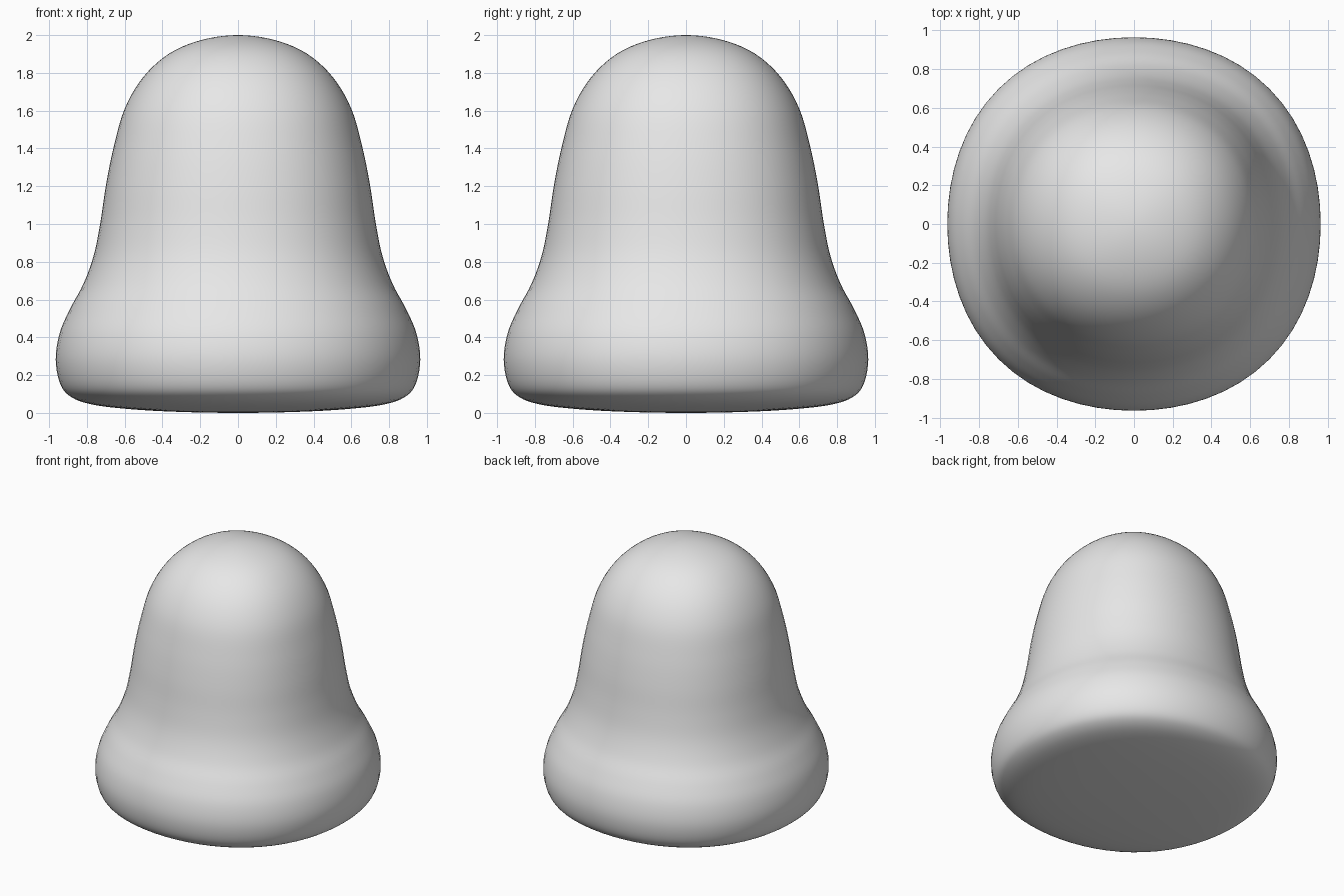
import bpy, bmesh, math
from mathutils import Vector

if "Cube" in bpy.data.objects:
    bpy.data.objects.remove(bpy.data.objects["Cube"])

SEGMENTS = 64    # points around each ring
STEPS = 5        # rings per profile span
SQUARENESS = 0.025  # how far the diagonals bulge past a circle

# Profile (radius, height) from the underside centre to the crown
PROFILE = [(0, 0), (0.3, 0.005), (0.55, 0.018), (0.76, 0.042), (0.88, 0.082),
           (0.94, 0.15), (0.965, 0.28), (0.945, 0.42), (0.89, 0.55),
           (0.82, 0.68), (0.765, 0.83), (0.73, 1.0), (0.70, 1.2),
           (0.66, 1.4), (0.60, 1.61), (0.50, 1.78), (0.36, 1.905),
           (0.19, 1.975), (0, 2.0)]


def smooth_profile(points):
    """Catmull-Rom curve, mirrored across the axis at both poles."""
    p = [Vector(q) for q in points]
    p = [Vector((-p[1].x, p[1].y))] + p + [Vector((-p[-2].x, p[-2].y))]
    out = []
    for a, b, c, d in zip(p, p[1:], p[2:], p[3:]):
        for i in range(STEPS):
            t = i / STEPS
            out.append(0.5 * (2 * b + (c - a) * t
                              + (2 * a - 5 * b + 4 * c - d) * t * t
                              + (3 * b - a - 3 * c + d) * t ** 3))
    return out[1:]  # the poles are added as single vertices


# Bell body: rings lofted along the profile, closed by fans at the poles
bm = bmesh.new()
rings = []
for r, z in smooth_profile(PROFILE):
    ring = []
    for i in range(SEGMENTS):
        a = math.tau * i / SEGMENTS
        k = r * (1 + SQUARENESS * (1 - math.cos(4 * a)) / 2)
        ring.append(bm.verts.new((k * math.cos(a), k * math.sin(a), z)))
    rings.append(ring)
bottom = bm.verts.new((0, 0, 0))
crown = bm.verts.new((0, 0, 2))
for i in range(SEGMENTS):
    j = (i + 1) % SEGMENTS
    for lo, hi in zip(rings, rings[1:]):
        bm.faces.new((lo[i], lo[j], hi[j], hi[i]))
    bm.faces.new((bottom, rings[0][j], rings[0][i]))
    bm.faces.new((crown, rings[-1][i], rings[-1][j]))
for f in bm.faces:
    f.smooth = True
bmesh.ops.recalc_face_normals(bm, faces=bm.faces)

mesh = bpy.data.meshes.new("bell_body")
bm.to_mesh(mesh)
bm.free()
grey = bpy.data.materials.new("light grey")
grey.diffuse_color = (0.8, 0.8, 0.8, 1)
grey.use_nodes = True
grey.node_tree.nodes["Principled BSDF"].inputs["Base Color"].default_value = grey.diffuse_color
mesh.materials.append(grey)
body = bpy.data.objects.new("bell_body", mesh)
bpy.context.collection.objects.link(body)
